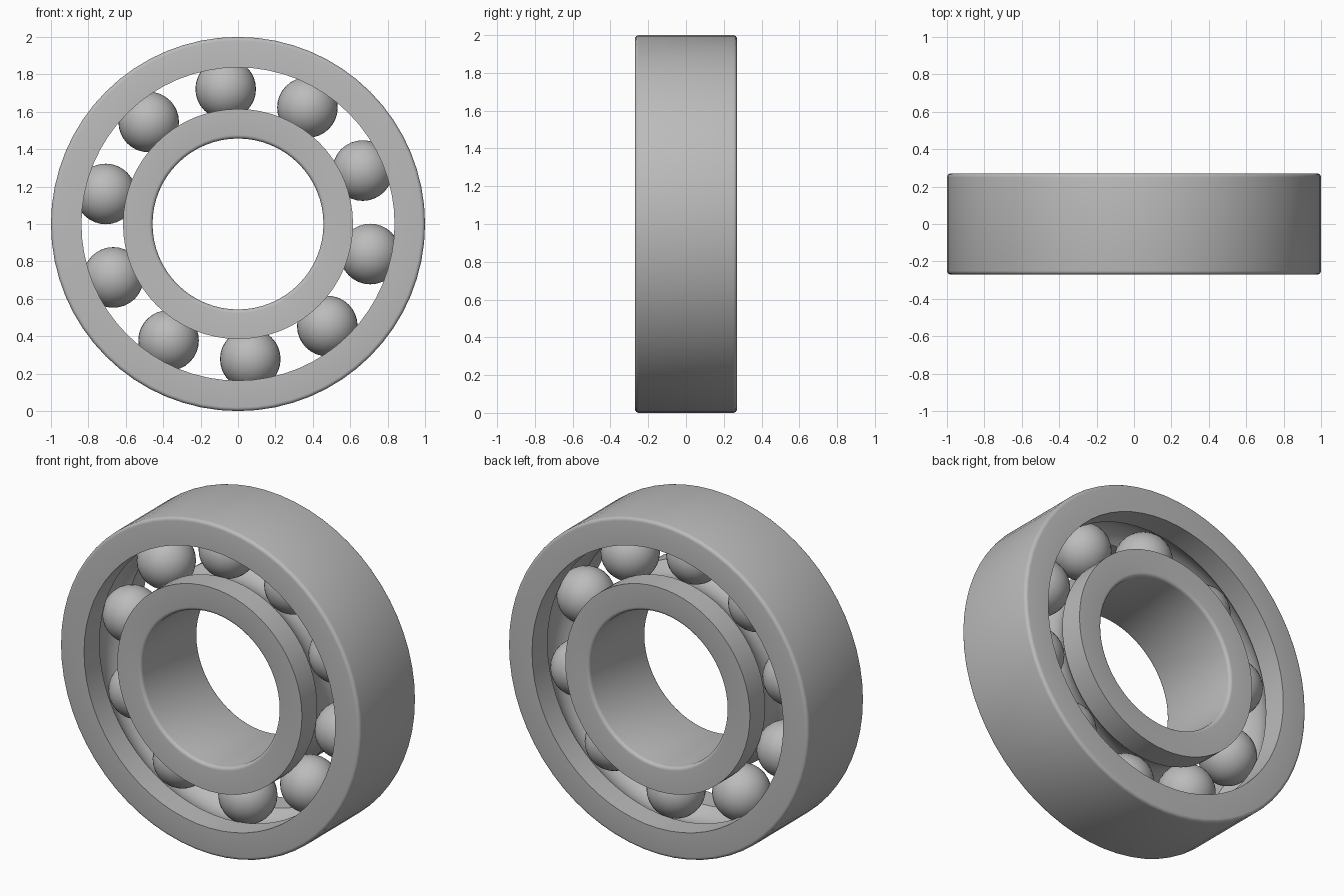
import bpy, bmesh, math
from mathutils import Matrix, Vector

cube = bpy.data.objects.get("Cube")
if cube:
    bpy.data.objects.remove(cube, do_unlink=True)

HALF_WIDTH = 0.27
PITCH = 0.725          # radius of the circle of ball centres
BALL_R = 0.162
GROOVE_R = 0.166
FILLET = 0.02
SEGMENTS = 64

steel = bpy.data.materials.new("steel grey")
steel.use_nodes = True
colour = (0.5, 0.5, 0.5, 1)
steel.diffuse_color = colour
steel.node_tree.nodes["Principled BSDF"].inputs["Base Color"].default_value = colour


def finish(name, bm):
    mesh = bpy.data.meshes.new(name)
    bm.to_mesh(mesh)
    bm.free()
    mesh.materials.append(steel)
    obj = bpy.data.objects.new(name, mesh)
    bpy.context.collection.objects.link(obj)
    bpy.ops.object.select_all(action="DESELECT")
    obj.select_set(True)
    bpy.context.view_layer.objects.active = obj
    bpy.ops.object.shade_smooth_by_angle(angle=math.radians(30))
    return obj


def race(name, plain_r, groove_side_r):
    """Ring with a rounded plain side and a ball groove on the other side."""
    away = 1 if groove_side_r > PITCH else -1
    profile = []
    # rounded edges of the plain side
    for side, steps in ((-1, range(5)), (1, range(4, -1, -1))):
        for i in steps:
            a = math.radians(90 * i / 4)
            profile.append((plain_r - away * FILLET * (1 - math.sin(a)),
                            side * (HALF_WIDTH - FILLET * (1 - math.cos(a)))))
    # shoulders and circular groove
    profile.append((groove_side_r, HALF_WIDTH))
    limit = math.acos(abs(groove_side_r - PITCH) / GROOVE_R)
    for i in range(13):
        a = limit * (1 - i / 6)
        profile.append((PITCH + away * GROOVE_R * math.cos(a),
                        GROOVE_R * math.sin(a)))
    profile.append((groove_side_r, -HALF_WIDTH))

    # revolve around the y axis
    bm = bmesh.new()
    verts = [bm.verts.new((r, y, 1)) for r, y in profile]
    edges = [bm.edges.new((v, verts[i - 1])) for i, v in enumerate(verts)]
    bmesh.ops.spin(bm, geom=verts + edges, cent=(0, 0, 1), axis=(0, 1, 0),
                   angle=math.tau, steps=SEGMENTS)
    bmesh.ops.remove_doubles(bm, verts=bm.verts, dist=0.0005)
    bmesh.ops.recalc_face_normals(bm, faces=bm.faces)
    return finish(name, bm)


# rings
race("outer_ring", 1.0, 0.837)
race("inner_ring", 0.457, 0.615)

# balls
for i in range(10):
    a = math.radians(95.2 + 36 * i)
    centre = Vector((PITCH * math.cos(a), 0, 1 + PITCH * math.sin(a)))
    bm = bmesh.new()
    bmesh.ops.create_uvsphere(bm, u_segments=32, v_segments=16, radius=BALL_R,
                              matrix=Matrix.Translation(centre))
    finish(f"ball_{i + 1}", bm)
